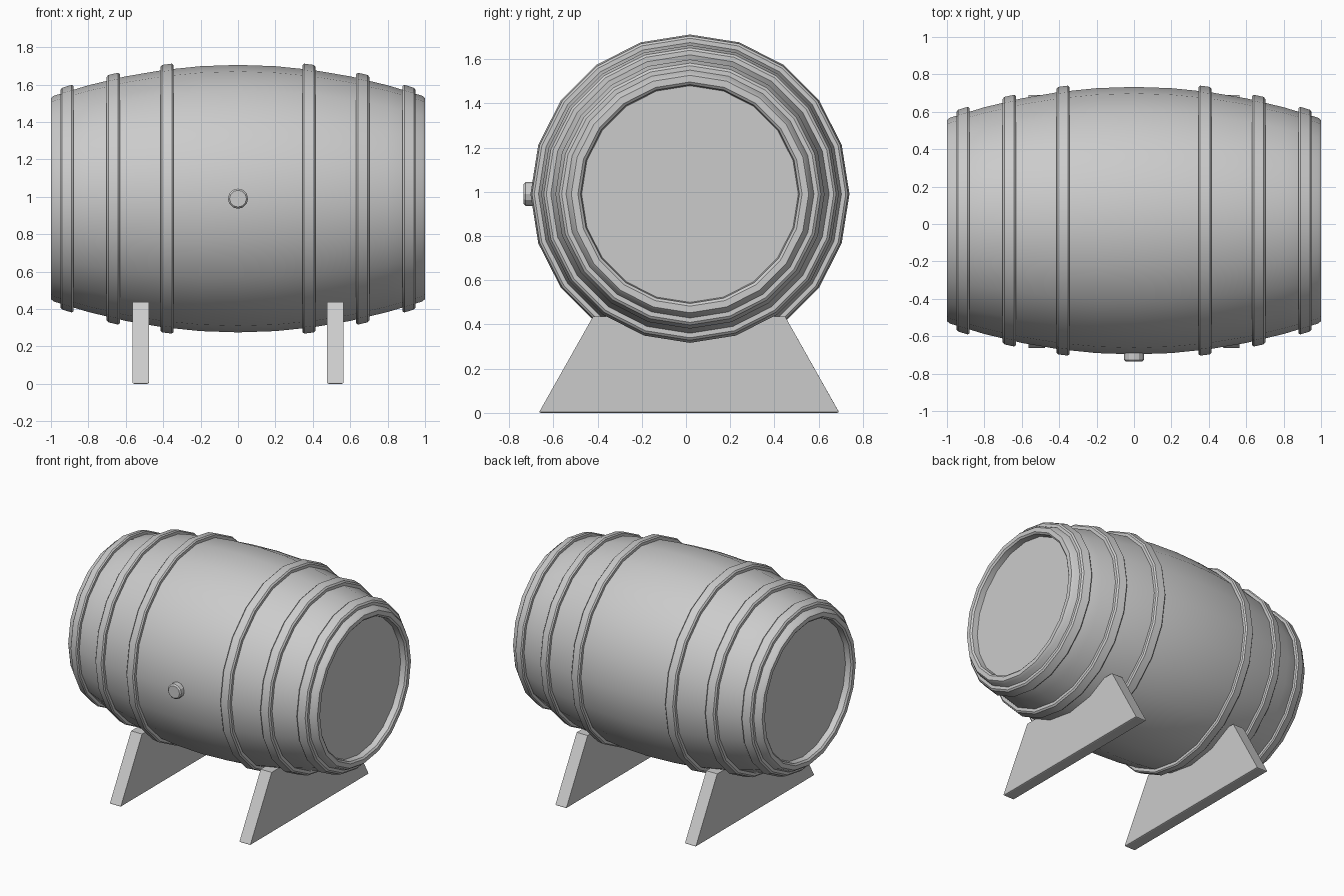
import bpy, bmesh
from math import sin, cos, pi, radians

if "Cube" in bpy.data.objects:
    bpy.data.objects.remove(bpy.data.objects["Cube"])

CY, CZ, SIDES = 0.018, 0.99, 20


def radius(x):
    return 0.715 - 0.17 * x * x


def finish(bm, name, smooth=True):
    bmesh.ops.remove_doubles(bm, verts=bm.verts, dist=1e-5)
    bmesh.ops.recalc_face_normals(bm, faces=bm.faces)
    me = bpy.data.meshes.new(name)
    bm.to_mesh(me)
    bm.free()
    ob = bpy.data.objects.new(name, me)
    bpy.context.collection.objects.link(ob)
    if smooth:
        bpy.ops.object.select_all(action='DESELECT')
        ob.select_set(True)
        bpy.context.view_layer.objects.active = ob
        bpy.ops.object.shade_smooth_by_angle(angle=radians(25))
    return ob


def revolve(name, profile, closed=False):
    """Spin (x, r) points about the barrel axis; an open profile is capped."""
    bm = bmesh.new()
    rings = []
    for x, r in profile:
        rings.append([bm.verts.new((x, CY + r * sin(2 * pi * i / SIDES),
                                    CZ + r * cos(2 * pi * i / SIDES)))
                      for i in range(SIDES)])
    pairs = list(zip(rings, rings[1:]))
    if closed:
        pairs.append((rings[-1], rings[0]))
    else:
        bm.faces.new(rings[0])
        bm.faces.new(rings[-1])
    for a, b in pairs:
        for i in range(SIDES):
            j = (i + 1) % SIDES
            bm.faces.new((a[i], a[j], b[j], b[i]))
    return finish(bm, name)


# Bulging body with a recessed head at both ends
half = [(x, radius(x)) for x in (0.2, 0.4, 0.6, 0.8, 0.985)]
half += [(1.0, 0.537), (1.0, 0.507), (0.99, 0.495), (0.95, 0.49)]
left = [(-x, r) for x, r in reversed(half)]
revolve("barrel_body", left + [(0, radius(0))] + half)

# Six hoops, tilted to follow the bulge, with chamfered outer edges
for side, s in (("left", -1), ("right", 1)):
    for label, c in (("inner", 0.38), ("middle", 0.667), ("outer", 0.915)):
        a, b, ch, t = c - 0.035, c + 0.035, 0.009, 0.028
        section = [(a, radius(a) - 0.012), (a, radius(a) + t - ch),
                   (a + ch, radius(a + ch) + t), (b - ch, radius(b - ch) + t),
                   (b, radius(b) + t - ch), (b, radius(b) - 0.012)]
        revolve(f"{side}_{label}_hoop", [(s * x, r) for x, r in section], True)

# Bung on the front
bm = bmesh.new()
N = 12
rings = [[bm.verts.new((r * cos(2 * pi * i / N), y, CZ + r * sin(2 * pi * i / N)))
          for i in range(N)]
         for y, r in ((-0.66, 0.054), (-0.726, 0.054), (-0.735, 0.045))]
bm.faces.new(rings[0])
bm.faces.new(rings[-1])
for a, b in zip(rings, rings[1:]):
    for i in range(N):
        j = (i + 1) % N
        bm.faces.new((a[i], a[j], b[j], b[i]))
finish(bm, "bung", smooth=False)

# Two trapezoid stands, tops sunk into the barrel, bottom edges eased
for side, s in (("left", -1), ("right", 1)):
    bm = bmesh.new()
    outline = [(-0.68, 0), (0.68, 0), (0.434, 0.437), (-0.434, 0.437)]
    face = bm.faces.new([bm.verts.new((s * 0.52 - 0.044, CY - 0.004 + y, z))
                         for y, z in outline])
    ext = bmesh.ops.extrude_face_region(bm, geom=[face])
    bmesh.ops.translate(bm, vec=(0.088, 0, 0),
                        verts=[g for g in ext["geom"]
                               if isinstance(g, bmesh.types.BMVert)])
    bmesh.ops.recalc_face_normals(bm, faces=bm.faces)
    low = [e for e in bm.edges if all(v.co.z < 0.01 for v in e.verts)]
    bmesh.ops.bevel(bm, geom=low, offset=0.009, segments=2, profile=0.5,
                    affect='EDGES')
    finish(bm, f"{side}_stand", smooth=False)
